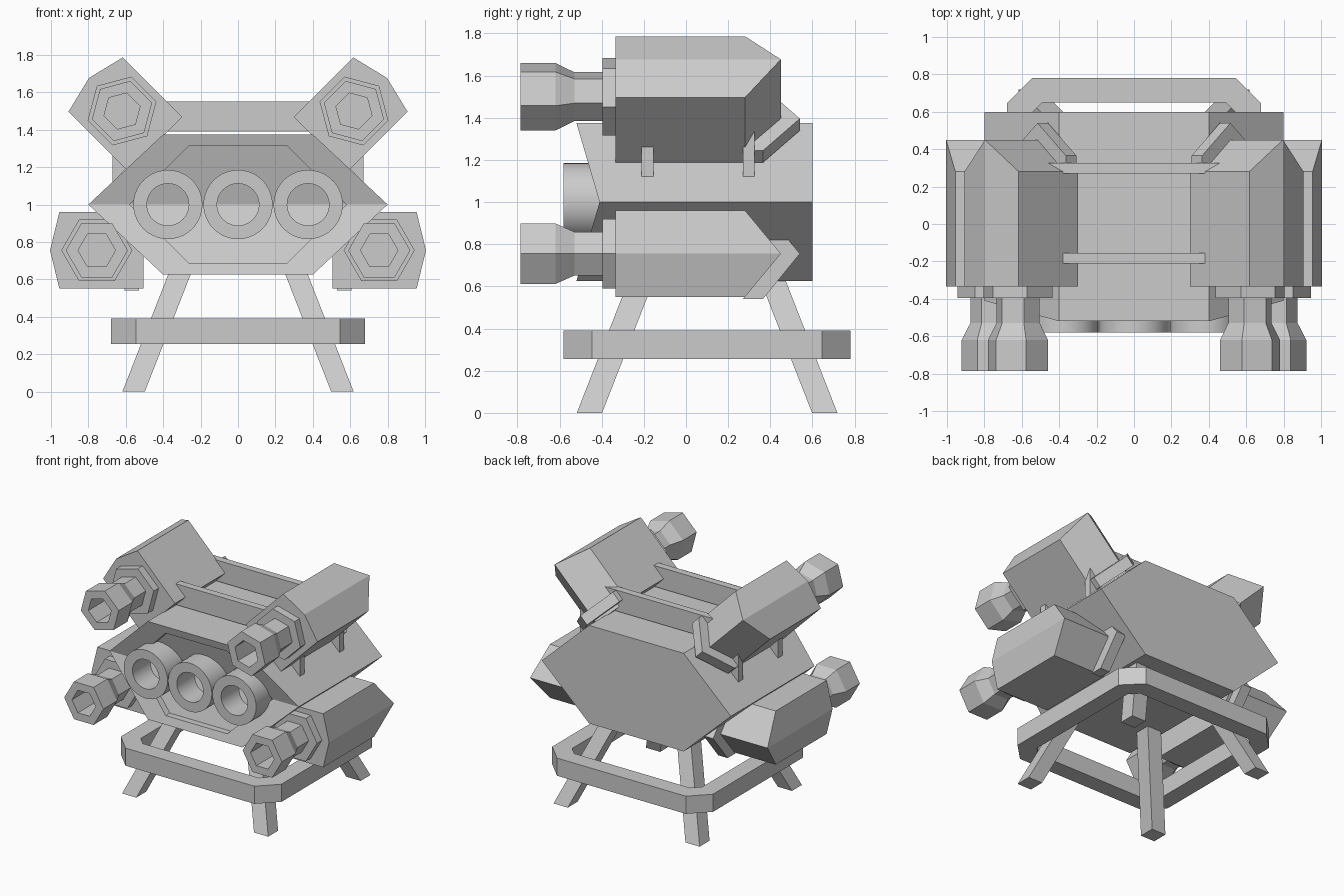
import bpy, bmesh, math
from mathutils import Matrix

cube = bpy.data.objects.get("Cube")
if cube:
    bpy.data.objects.remove(cube, do_unlink=True)

grey = bpy.data.materials.new("plain_grey")
grey.use_nodes = True
COLOUR = (0.6, 0.6, 0.6, 1)
grey.diffuse_color = COLOUR
for node in grey.node_tree.nodes:
    if node.type == 'BSDF_PRINCIPLED':
        node.inputs["Base Color"].default_value = COLOUR

SPLIT = ((0, 1, 2, 3), (3, 4, 5, 0))   # two quads capping a six-sided ring


def loft(name, rings, cap=None, closed=False, matrix=None):
    """Skin successive rings of points; cap the ends or join last to first."""
    bm = bmesh.new()
    loops = [[bm.verts.new(p) for p in ring] for ring in rings]
    n = len(loops[0])
    pairs = list(zip(loops, loops[1:]))
    if closed:
        pairs.append((loops[-1], loops[0]))
    else:
        for loop in (loops[0], loops[-1]):
            for ids in cap or (range(n),):
                bm.faces.new([loop[i] for i in ids])
    for a, b in pairs:
        for i in range(n):
            j = (i + 1) % n
            bm.faces.new((a[i], a[j], b[j], b[i]))
    if matrix:
        bm.transform(matrix)
    bmesh.ops.recalc_face_normals(bm, faces=bm.faces[:])
    mesh = bpy.data.meshes.new(name)
    bm.to_mesh(mesh)
    bm.free()
    mesh.materials.append(grey)
    obj = bpy.data.objects.new(name, mesh)
    bpy.context.collection.objects.link(obj)
    return obj


def circle(r, y, n, x=0, z=0):
    return [(x + r * math.cos(2 * math.pi * i / n), y,
             z + r * math.sin(2 * math.pi * i / n)) for i in range(n)]


def hexagon(side, flat, half_height):
    """Side points at z = 1 with flat top and bottom edges."""
    t, b = 1 + half_height, 1 - half_height
    return [(side, 1), (flat, t), (-flat, t), (-side, 1), (-flat, b), (flat, b)]


def octagon(x, y, chamfer, z, cy=0.1):
    quarter = [(x, y - chamfer), (x - chamfer, y)]
    pts = quarter + [(-a, b) for a, b in reversed(quarter)]
    pts += [(-a, -b) for a, b in pts]
    return [(a, b + cy, z) for a, b in pts]


# Main body: hexagonal hull whose front folds inward along the middle
def front(points, depth=0):
    return [(x, -0.41 - 0.293 * abs(z - 1) + depth, z) for x, z in points]


hull = hexagon(0.8, 0.4, 0.375)
panel = hexagon(0.58, 0.26, 0.315)
loft("body", [[(x, 0.6, z) for x, z in hull], front(hull),
              front(panel), front(panel, 0.05)], SPLIT)

# Three open round barrels in the front panel
for label, x in (("right", -0.375), ("middle", 0), ("left", 0.375)):
    barrel = loft(label + "_barrel",
                  [circle(r, y, 40, x, 1) for r, y in
                   ((0.185, -0.58), (0.185, -0.34), (0.112, -0.34), (0.112, -0.58))],
                  closed=True)
    bpy.ops.object.select_all(action='DESELECT')
    barrel.select_set(True)
    bpy.context.view_layer.objects.active = barrel
    bpy.ops.object.shade_smooth_by_angle(angle=math.radians(35))

# Pod parts, built facing outward along +x and then placed on each side
POD = [(0.25, 0), (0.2, 0.205), (-0.25, 0.205),
       (-0.25, 0), (-0.25, -0.205), (0.2, -0.205)]
NOZZLE = [(0.19, -0.32), (0.19, -0.395), (0.12, -0.395), (0.12, -0.53),
          (0.166, -0.62), (0.166, -0.785), (0.1, -0.785), (0.1, -0.55)]
STRAP = [(-0.215, 0.365), (0, 0.54), (0.215, 0.365),
         (0.215, 0.27), (0, 0.44), (-0.215, 0.27)]


def pod(label, matrix):
    loft(label + "_pod",
         [[(u, -0.335, v) for u, v in POD],
          [(u, 0.28 if v else 0.45, v) for u, v in POD]], SPLIT, matrix=matrix)
    loft(label + "_nozzle", [circle(r, y, 6) for r, y in NOZZLE], matrix=matrix)
    loft(label + "_strap",
         [[(u, y, v) for v, y in STRAP] for u in (-0.227, -0.147)],
         ((0, 1, 4, 5), (1, 2, 3, 4)), matrix=matrix)


for side, s in (("left", 1), ("right", -1)):
    mirror = Matrix.Diagonal((s, 1, 1, 1))
    pod("lower_" + side, mirror @ Matrix.Translation((0.755, 0, 0.755)))
    pod("upper_" + side, mirror @ Matrix.Translation((0.62, 0, 1.5))
        @ Matrix.Rotation(math.radians(-45), 4, 'Y'))

# Saddle plates carrying the upper pods across the body
half = [(0.67, 1.12), (0.67, 1.55)]
saddle = half + [(-x, z) for x, z in reversed(half)] + [(-0.4, 1.39), (0.4, 1.39)]
for label, y in (("front", -0.21), ("back", 0.27)):
    loft(label + "_saddle", [[(x, y + d, z) for x, z in saddle] for d in (0, 0.055)])

# Chamfered ring frame around the legs
OUTER, INNER = (0.68, 0.68, 0.135), (0.55, 0.55, 0.06)
loft("base_frame", [octagon(*OUTER, 0.255), octagon(*OUTER, 0.39),
                    octagon(*INNER, 0.39), octagon(*INNER, 0.255)], closed=True)

# Four splayed square legs
for fb, t in (("front", -1), ("back", 1)):
    for side, s in (("left", 1), ("right", -1)):
        rings = []
        for spread, z in ((0.558, 0), (0.3, 0.66)):
            rings.append([(s * spread + a, 0.1 + t * spread + b, z)
                          for a, b in ((-.06, -.06), (.06, -.06), (.06, .06), (-.06, .06))])
        loft(f"{fb}_{side}_leg", rings)
